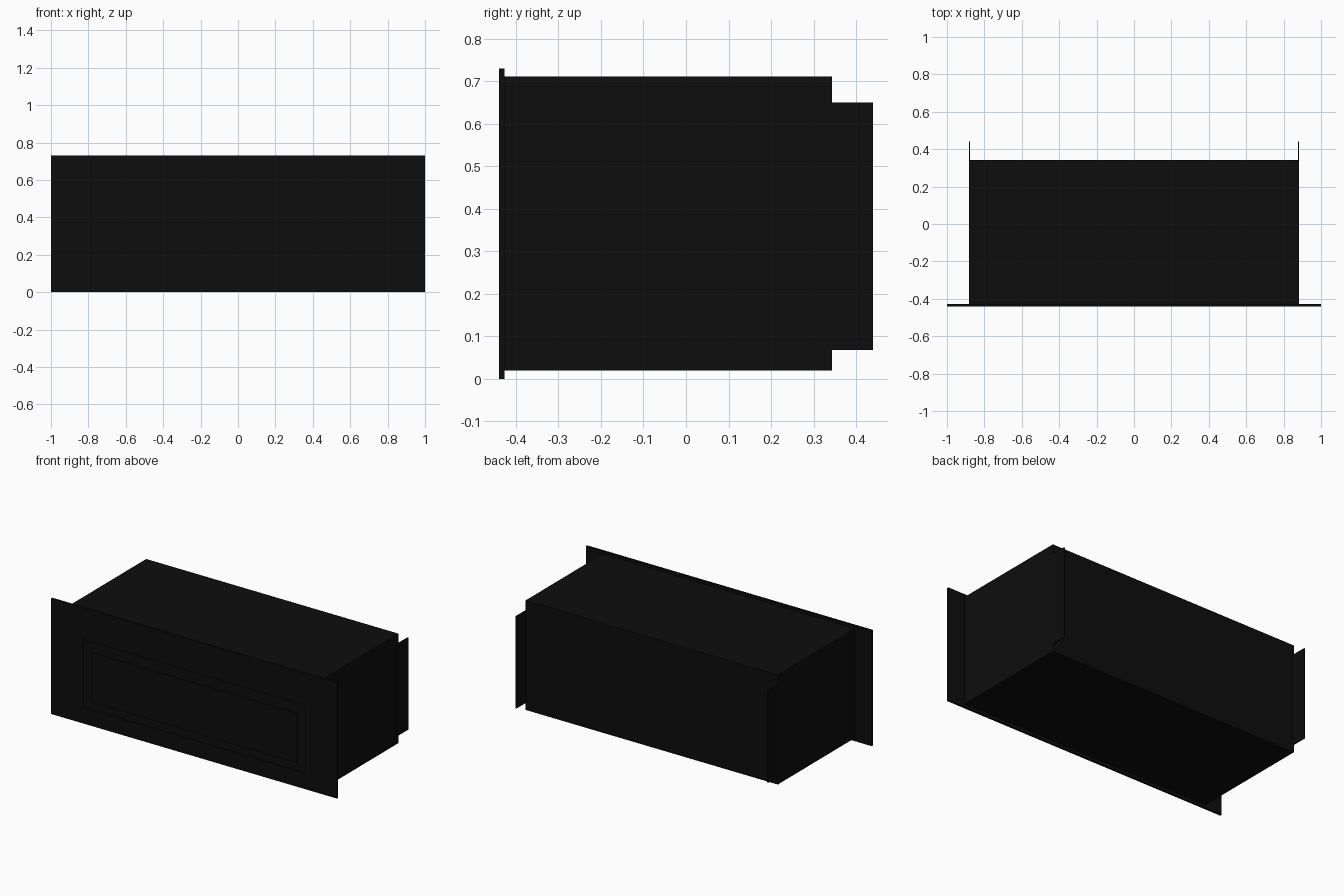
import bpy
import bmesh

if "Cube" in bpy.data.objects:
    bpy.data.objects.remove(bpy.data.objects["Cube"])


def material(name, value):
    m = bpy.data.materials.new(name)
    m.diffuse_color = (value, value, value, 1)
    m.use_nodes = True
    m.node_tree.nodes["Principled BSDF"].inputs["Base Color"].default_value = m.diffuse_color
    return m


black = material("matte black", 0.004)


def box(name, lo, hi):
    """Box between two corners."""
    bm = bmesh.new()
    bmesh.ops.create_cube(bm, size=1)
    for v in bm.verts:
        v.co = [(a + b) / 2 + c * (b - a) for a, b, c in zip(lo, hi, v.co)]
    me = bpy.data.meshes.new(name)
    bm.to_mesh(me)
    bm.free()
    me.materials.append(black)
    ob = bpy.data.objects.new(name, me)
    bpy.context.collection.objects.link(ob)
    return ob


# firebox casing behind the face plate
box("casing", (-0.882, -0.428, 0.02), (0.882, 0.343, 0.712))

# thin mounting flanges reaching past the back
for side, name in ((-1, "left_flange"), (1, "right_flange")):
    x0, x1 = sorted((side * 0.876, side * 0.883))
    box(name, (x0, 0.33, 0.068), (x1, 0.44, 0.65))

# face plate with a shallow rectangular recess
plate = box("face_plate", (-1, -0.44, 0), (1, -0.427, 0.73))
bm = bmesh.new()
bm.from_mesh(plate.data)
bm.faces.ensure_lookup_table()
front = min(bm.faces, key=lambda f: f.calc_center_median().y)
bmesh.ops.inset_individual(bm, faces=[front], thickness=0.1)
for v in front.verts:
    v.co.x = 0.777 if v.co.x > 0 else -0.777
    v.co.z = 0.53 if v.co.z > 0.365 else 0.1
bmesh.ops.inset_individual(bm, faces=[front], thickness=0.0001)
for v in front.verts:
    v.co.x = 0.777 if v.co.x > 0 else -0.777
    v.co.z = 0.53 if v.co.z > 0.315 else 0.1
    v.co.y += 0.008
bm.to_mesh(plate.data)
bm.free()

# raised window panel inside the recess, leaving a groove around it
box("window_panel", (-0.72, -0.44, 0.15), (0.72, -0.43, 0.462))
